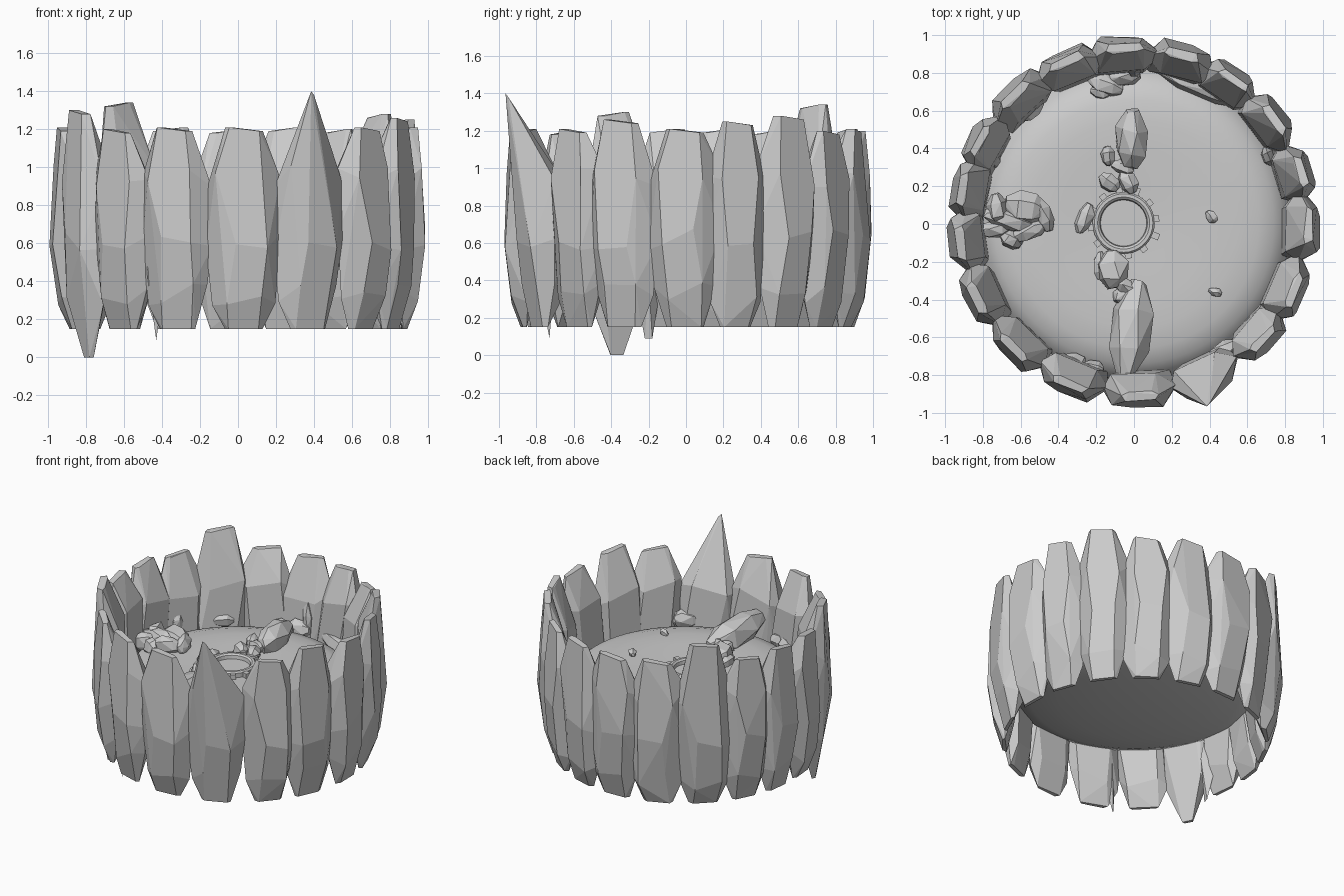
import bpy, bmesh, math, random
from mathutils import Vector, Matrix, Euler

if "Cube" in bpy.data.objects:
    bpy.data.objects.remove(bpy.data.objects["Cube"])

random.seed(7)


def make_object(name, bm):
    bmesh.ops.recalc_face_normals(bm, faces=bm.faces)
    mesh = bpy.data.meshes.new(name)
    bm.to_mesh(mesh)
    bm.free()
    ob = bpy.data.objects.new(name, mesh)
    bpy.context.collection.objects.link(ob)
    return ob


def hull(name, points):
    bm = bmesh.new()
    for p in points:
        bm.verts.new(p)
    bmesh.ops.convex_hull(bm, input=bm.verts)
    loose = [v for v in bm.verts if not v.link_faces]
    bmesh.ops.delete(bm, geom=loose, context='VERTS')
    bmesh.ops.dissolve_limit(bm, angle_limit=0.09, verts=bm.verts, edges=bm.edges)
    return make_object(name, bm)


def wall_rock(angle, half, bottom, top, spike=False):
    """Upright faceted slab; levels give height, width factor, inner and outer radius."""
    half *= 1.1
    a = math.radians(angle)
    radial = Vector((math.cos(a), math.sin(a), 0))
    side = Vector((-math.sin(a), math.cos(a), 0))
    low = 0.5 if bottom > 0.12 else 0.2
    # height, half width factor, outer facet half width, inner and outer radius
    levels = [(bottom, low, .8, 0.865, 0.89), (0.33, 0.84, .55, 0.81, 0.945),
              (0.62, 1.0, .42, 0.785, 0.985), (0.95, 0.97, .62, 0.80, 0.965)]
    if not spike:
        levels += [(top, 0.5, .8, 0.90, 0.945)]
    pts = []
    for i, (z, w, f, r0, r1) in enumerate(levels):
        end = i == 0 or z == top
        mid = r0 * 0.5 + r1 * 0.5 - 0.012
        skew = random.uniform(-0.2, 0.2)
        for s, r in ((-1, mid), (-f, r1), (f, r1), (1, mid), (.62, r0), (-.62, r0)):
            jz = 0 if end else random.uniform(-0.06, 0.06)
            if z == top and s > 0.3:
                jz = -0.02
            p = radial * (r + random.uniform(-0.006, 0.006))
            p += side * half * w * (s + skew * (0.4 if end else 1) * (abs(s) < 0.9))
            pts.append(p + Vector((0, 0.01, z + jz)))
    if spike:
        pts += [Vector((0.385, -0.965, top)), Vector((0.40, -0.95, top - 0.02))]
    hull("wall_rock", pts)


def boulder(name, loc, size, turn=0, tilt=0, sides=6):
    """Crystal-like stone whose long axis is local y."""
    rot = Euler((math.radians(tilt), 0, math.radians(turn))).to_matrix()
    pts = []
    for y, k in ((-1, 0.45), (-0.5, 0.95), (0.35, 1.0), (1, 0.4)):
        off = random.uniform(0, 1)
        for i in range(sides):
            t = (i + off * 0.5) * math.tau / sides
            r = k * random.uniform(0.85, 1.08)
            p = Vector((r * math.cos(t) * size[0], (y + random.uniform(-.07, .07)) * size[1],
                        r * math.sin(t) * size[2]))
            pts.append(Vector(loc) + Vector((0, 0, .03)) + rot @ p)
    hull(name, pts)


def lathe(name, profile, segs, loc=(0, 0, 0), closed=False):
    bm = bmesh.new()
    rings = [[bm.verts.new((r * math.cos(i * math.tau / segs) + loc[0],
                            r * math.sin(i * math.tau / segs) + loc[1], z + loc[2]))
              for i in range(segs)] for r, z in profile]
    pairs = list(zip(rings, rings[1:]))
    if closed:
        pairs.append((rings[-1], rings[0]))
    for a, b in pairs:
        for i in range(segs):
            j = (i + 1) % segs
            bm.faces.new((a[i], a[j], b[j], b[i]))
    bmesh.ops.remove_doubles(bm, verts=bm.verts, dist=1e-5)
    return make_object(name, bm)


# Wall of upright rocks: angle, half width, bottom, top
for a, h, b, t in ((-88, .18, .15, 1.21), (-42, .165, .15, 1.21), (-23, .18, .15, 1.26),
                   (-1, .18, .15, 1.21), (17, .155, .15, 1.25), (36, .17, .15, 1.28),
                   (55, .165, .15, 1.20), (74, .17, .15, 1.21), (93, .185, .15, 1.20),
                   (113, .18, .15, 1.21), (133, .18, .15, 1.34), (152, .165, .15, 1.20),
                   (169, .165, .15, 1.21), (187, .17, .15, 1.21), (206, .17, 0, 1.30),
                   (226, .18, .15, 1.20), (248.5, .18, .15, 1.21)):
    wall_rock(a, h, b, t)
wall_rock(-65, .18, .15, 1.40, spike=True)

# Thin shards filling the joints and hanging below
hull("hanging_shard", [(-.43, -.73, .09), (-.48, -.76, .45), (-.38, -.80, .45), (-.40, -.70, .45),
                       (-.44, -.76, .9), (-.40, -.74, .9)])
hull("hanging_shard", [(-.80, -.22, .09), (-.79, -.18, .09), (-.84, -.28, .4), (-.84, -.13, .4),
                       (-.75, -.2, .4), (-.83, -.2, .8)])

# Domed floor with a bowl-shaped underside
floor = lathe("domed_floor", [(0, .715), (.2, .72), (.4, .73), (.55, .73), (.66, .72), (.74, .695),
                              (.80, .645), (.83, .59), (.81, .56), (.7, .515), (.5, .47), (.25, .445),
                              (0, .435)], 64)
bpy.context.view_layer.objects.active = floor
floor.select_set(True)
bpy.ops.object.shade_smooth_by_angle(angle=math.radians(50))

# Toothed ring in the middle with a flat plate inside
ring_c = Vector((-.055, .005, .025))
lathe("ring_rim", [(0, .70), (.122, .70), (.126, .725), (.138, .735), (.155, .735), (.165, .725),
                   (.165, .67), (0, .67)], 32, ring_c)
bm = bmesh.new()
for i in range(12):
    m = (Matrix.Translation(ring_c + Vector((0, 0, .705))) @ Matrix.Rotation(math.radians(i * 30 - 22), 4, 'Z')
         @ Matrix.Translation((.172, 0, 0))
         @ Matrix.Diagonal((.06 if i % 3 == 0 else .035, .035, .045, 1)))
    bmesh.ops.create_cube(bm, size=1, matrix=m)
make_object("ring_teeth", bm)

# Large fallen crystals
boulder("front_crystal", (-.01, -.55, .76), (.115, .25, .12), turn=-8, tilt=-6)
boulder("back_crystal", (-.015, .45, .76), (.09, .15, .12), turn=-4, tilt=8)

# Left pile of stones
for loc, size, turn in (((-.58, .09, .74), (.10, .10, .09), 80), ((-.48, .05, .73), (.05, .09, .07), 20),
                        ((-.66, .02, .73), (.06, .13, .08), 75), ((-.56, -.04, .73), (.05, .10, .07), 115),
                        ((-.72, .08, .72), (.06, .08, .10), 10), ((-.65, -.08, .71), (.05, .06, .07), 60),
                        ((-.74, -.03, .70), (.05, .09, .08), 95)):
    boulder("pile_stone", loc, size, turn)

# Small stones around the ring
for loc, size, turn in (((-.135, .36, .73), (.04, .05, .05), 10), ((-.13, .22, .72), (.05, .06, .05), 50),
                        ((-.03, .23, .72), (.05, .07, .05), 20), ((-.06, .30, .73), (.04, .06, .05), 70),
                        ((-.26, .03, .71), (.045, .08, .05), -20), ((-.11, -.24, .74), (.09, .10, .08), 5),
                        ((-.18, -.22, .71), (.04, .07, .05), 0), ((-.03, -.34, .73), (.05, .09, .07), 60),
                        ((-.06, -.38, .72), (.05, .05, .06), 0)):
    boulder("ring_stone", loc, size, turn)

# Rubble along the inside of the wall
for loc, size, turn in (((-.15, .74, .68), (.06, .09, .06), 70), ((-.05, .78, .68), (.05, .08, .07), 100),
                        ((-.18, .70, .68), (.04, .05, .04), 80), ((.33, .73, .66), (.05, .23, .07), 66),
                        ((-.54, .60, .68), (.04, .07, .05), -50), ((-.74, .36, .68), (.04, .06, .12), 0),
                        ((.71, .36, .68), (.035, .05, .12), 20), ((.77, .40, .66), (.05, .06, .10), 20),
                        ((.71, -.42, .68), (.04, .07, .13), -20), ((.47, -.67, .68), (.045, .09, .07), -60),
                        ((.58, -.62, .68), (.05, .08, .08), -50), ((-.43, -.74, .68), (.06, .05, .07), 0),
                        ((-.31, -.73, .67), (.05, .06, .06), 60), ((-.22, -.76, .67), (.04, .06, .06), 80),
                        ((.0, .83, .70), (.04, .05, .2), 0)):
    boulder("wall_rubble", loc, size, turn)

# Loose pebbles
boulder("pebble", (.41, .04, .72), (.03, .035, .03), 40, sides=5)
boulder("pebble", (.43, -.36, .71), (.025, .035, .03), 70, sides=5)
